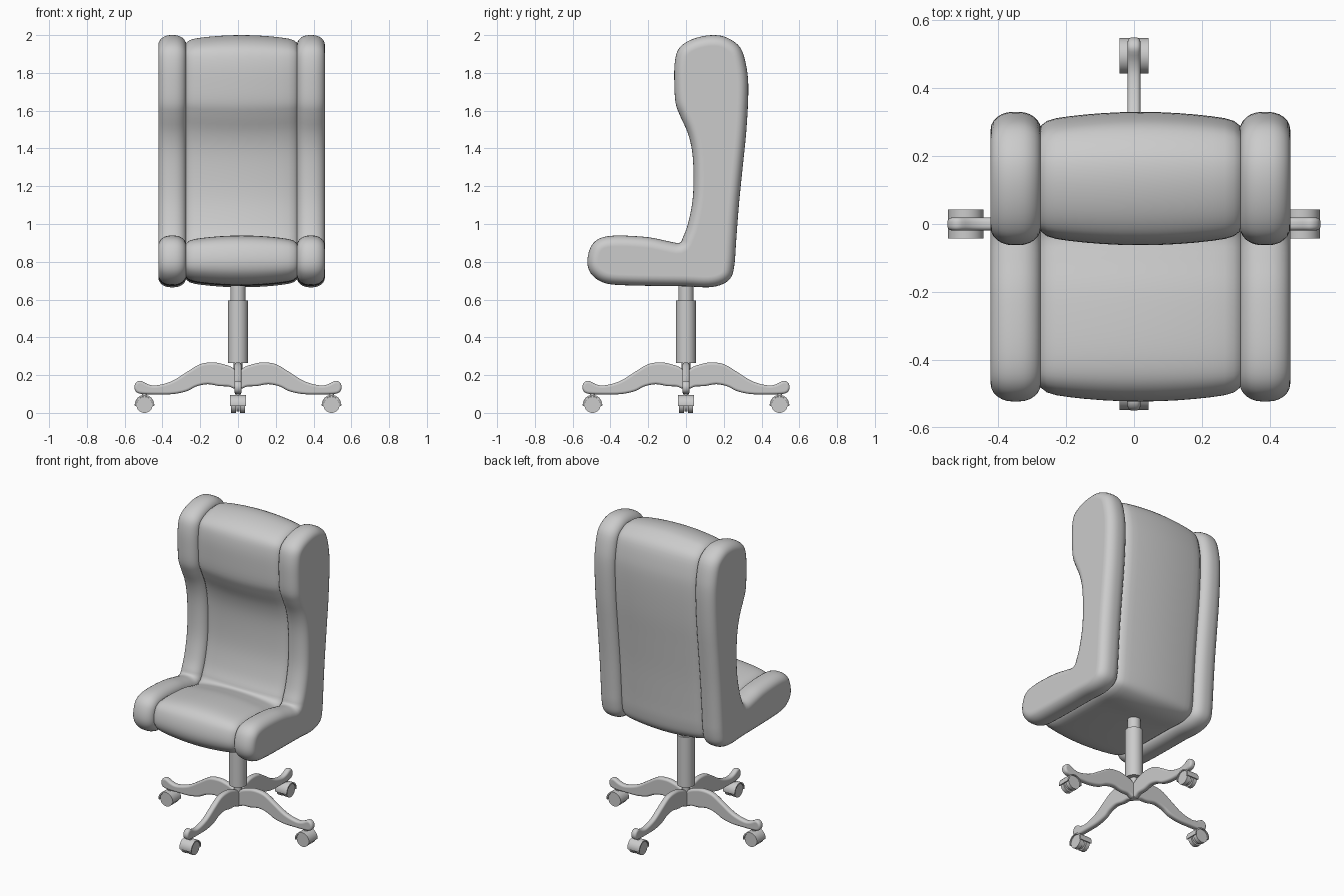
import bpy, bmesh
from math import sin, cos, pi, radians
from mathutils import Vector, Matrix

if "Cube" in bpy.data.objects:
    bpy.data.objects.remove(bpy.data.objects["Cube"])


def spline(pts, n=4):
    """Closed smooth curve through the points."""
    P = [Vector(p) for p in pts]
    out, m = [], len(pts)
    for i in range(m):
        a, b, c, d = P[i - 1], P[i], P[(i + 1) % m], P[(i + 2) % m]
        for k in range(n):
            t = k / n
            out.append(0.5 * (2 * b + (c - a) * t + (2 * a - 5 * b + 4 * c - d) * t * t
                              + (3 * b - a - 3 * c + d) * t ** 3))
    return out


def finish(name, bm, turn=0.0):
    bmesh.ops.recalc_face_normals(bm, faces=bm.faces)
    bm.transform(Matrix.Rotation(turn, 4, 'Z'))
    me = bpy.data.meshes.new(name)
    bm.to_mesh(me)
    bm.free()
    ob = bpy.data.objects.new(name, me)
    bpy.context.collection.objects.link(ob)
    bpy.ops.object.select_all(action='DESELECT')
    ob.select_set(True)
    bpy.context.view_layer.objects.active = ob
    bpy.ops.object.shade_smooth_by_angle(angle=radians(40))
    return ob


def loft(name, pts, stations, n=4, turn=0.0):
    """Loft a (y, z) profile along x; each station is (x, inset)."""
    P = spline(pts, n)
    m = len(P)
    area = sum(P[i - 1].cross(P[i]) for i in range(m))
    s = 1 if area > 0 else -1
    inward = []
    for i in range(m):
        t = (P[(i + 1) % m] - P[i - 1]).normalized()
        inward.append(Vector((-t.y, t.x)) * s)
    bm = bmesh.new()
    rings = []
    for x, d in stations:
        rings.append([bm.verts.new((x, *(p + q * d))) for p, q in zip(P, inward)])
    for a, b in zip(rings, rings[1:]):
        for i in range(m):
            bm.faces.new((a[i - 1], a[i], b[i], b[i - 1]))
    bm.faces.new(rings[0])
    bm.faces.new(rings[-1])
    return finish(name, bm, turn)


def rounded(x0, x1, rx, r, steps=6):
    """Stations of a slab whose rims are rounded, with a thin flat border on the caps."""
    half = [(rx * (1 - sin(k / steps * pi / 2)), r * (1 - cos(k / steps * pi / 2)))
            for k in range(steps, -1, -1)]
    half = [(0, r * 1.1)] + half
    return [(x0 + a, d) for a, d in half] + [(x1 - a, d) for a, d in reversed(half)]


def cylinder(name, r, depth, loc, along_x=False, turn=0.0, seg=32):
    bm = bmesh.new()
    bmesh.ops.create_cone(bm, cap_ends=True, segments=seg, radius1=r, radius2=r, depth=depth)
    if along_x:
        bm.transform(Matrix.Rotation(pi / 2, 4, 'Y'))
    bm.transform(Matrix.Translation(loc))
    return finish(name, bm, turn)


# Upholstery side outline (y, z)
body = [(0.15, 2.0), (0.22, 1.985), (0.29, 1.93), (0.322, 1.82), (0.33, 1.7), (0.32, 1.5),
        (0.30, 1.3), (0.28, 1.1), (0.265, 0.9), (0.257, 0.79), (0.24, 0.72), (0.195, 0.682),
        (0.12, 0.665), (0, 0.67), (-0.15, 0.672), (-0.3, 0.675), (-0.4, 0.681), (-0.46, 0.70),
        (-0.505, 0.74), (-0.522, 0.79), (-0.515, 0.85), (-0.49, 0.9), (-0.44, 0.93),
        (-0.35, 0.939), (-0.2, 0.93), (-0.1, 0.91), (-0.035, 0.9), (-0.016, 0.93), (0.01, 1.0),
        (0.034, 1.12), (0.04, 1.25), (0.033, 1.38), (0.01, 1.48), (-0.03, 1.57), (-0.055, 1.64),
        (-0.062, 1.75), (-0.06, 1.85), (-0.043, 1.92), (0.0, 1.962), (0.07, 1.99)]

# Side bolsters
loft("left_bolster", body, rounded(-0.422, -0.274, 0.065, 0.052))
loft("right_bolster", body, rounded(0.312, 0.46, 0.065, 0.052))

# Crowned centre cushion
cx, hw = 0.019, 0.298
crown = []
for k in range(-8, 9):
    u = sin(k / 8 * pi / 2)
    crown.append((cx + hw * u, 0.026 * u * u + 0.022 * u ** 20))
loft("centre_cushion", body, crown)

# Gas lift column
cylinder("column_upper", 0.04, 0.12, (0, 0, 0.63))
cylinder("column_sleeve", 0.053, 0.33, (0, 0, 0.43))
cylinder("column_stem", 0.024, 0.14, (0, 0, 0.2))

# Base leg outline (y, z) and caster hood arc
leg = [(0, 0.2), (0.025, 0.237), (0.075, 0.257), (0.13, 0.267), (0.2, 0.258), (0.27, 0.217),
       (0.35, 0.168), (0.43, 0.146), (0.475, 0.151), (0.515, 0.17), (0.54, 0.16), (0.549, 0.135),
       (0.538, 0.11), (0.505, 0.1), (0.42, 0.098), (0.34, 0.1), (0.27, 0.115), (0.22, 0.14),
       (0.16, 0.152), (0.1, 0.142), (0.05, 0.14), (0.01, 0.13)]
cy, cz = 0.495, 0.043
arc = [radians(-8 + 196 * k / 20) for k in range(21)]
hood = [(cy + 0.052 * cos(a), cz + 0.052 * sin(a)) for a in arc]
hood += [(cy + 0.044 * cos(a), cz + 0.044 * sin(a)) for a in reversed(arc)]

# Four legs with twin-wheel casters
for k in range(4):
    t = k * pi / 2
    loft(f"base_leg_{k}", leg, rounded(-0.019, 0.019, 0.013, 0.013, 4), turn=t)
    loft(f"caster_hood_{k}", hood, [(-0.043, 0), (0.043, 0)], n=1, turn=t)
    cylinder(f"caster_plate_{k}", 0.036, 0.014, (0, cy, cz), True, t)
    cylinder(f"caster_stem_{k}", 0.013, 0.04, (0, cy, 0.1), False, t, 16)
    for side, x in (("a", -0.024), ("b", 0.024)):
        cylinder(f"caster_wheel_{k}{side}", 0.043, 0.026, (x, cy, cz), True, t)
